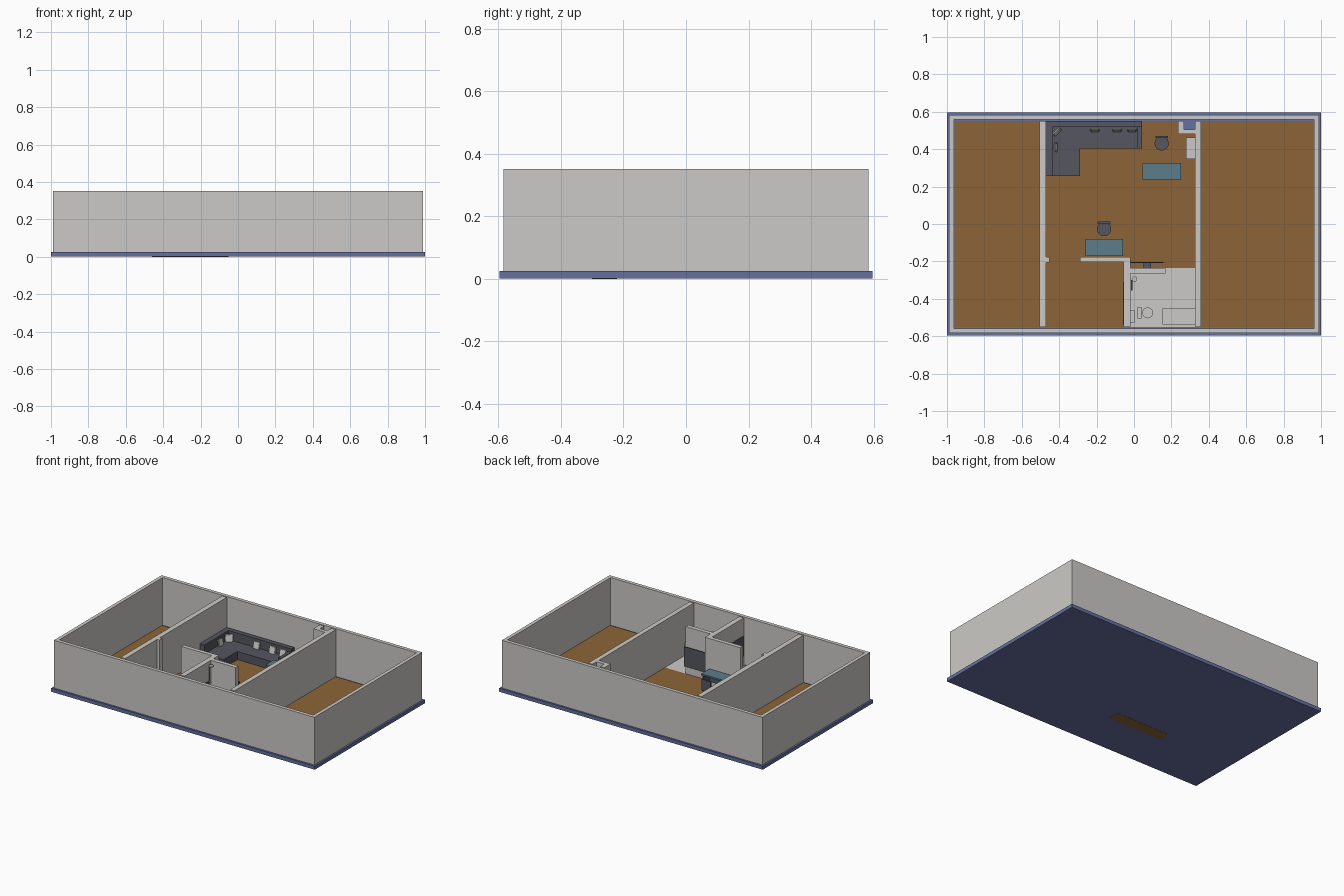
import bpy, bmesh, math
from mathutils import Matrix, Vector

cube = bpy.data.objects.get("Cube")
if cube:
    bpy.data.objects.remove(cube)


def material(name, rgb):
    m = bpy.data.materials.new(name)
    m.use_nodes = True
    m.diffuse_color = (*rgb, 1)
    m.node_tree.nodes["Principled BSDF"].inputs["Base Color"].default_value = (*rgb, 1)
    return m


PLASTER = material("pale_plaster", (0.6, 0.59, 0.57))
WOOD = material("brown_wood", (0.265, 0.13, 0.04))
BLUE = material("slate_blue", (0.13, 0.16, 0.35))
GREY = material("charcoal", (0.09, 0.094, 0.115))
TEAL = material("dusty_teal", (0.107, 0.205, 0.26))


def finish(name, bm, mat, smooth=False):
    mesh = bpy.data.meshes.new(name)
    bm.to_mesh(mesh)
    bm.free()
    mesh.materials.append(mat)
    ob = bpy.data.objects.new(name, mesh)
    bpy.context.collection.objects.link(ob)
    if smooth:
        bpy.ops.object.select_all(action="DESELECT")
        ob.select_set(True)
        bpy.context.view_layer.objects.active = ob
        bpy.ops.object.shade_smooth_by_angle()
    return ob


def add_box(bm, x, y, z):
    centre = Vector([(a + b) / 2 for a, b in (x, y, z)])
    size = Vector([b - a for a, b in (x, y, z)])
    mat = Matrix.Translation(centre) @ Matrix.Diagonal((*size, 1))
    bmesh.ops.create_cube(bm, size=1, matrix=mat)


def box(name, x, y, z, mat):
    bm = bmesh.new()
    add_box(bm, x, y, z)
    return finish(name, bm, mat)


def cylinder(name, x, y, z, r, mat, r_top=None):
    bm = bmesh.new()
    bmesh.ops.create_cone(bm, cap_ends=True, segments=24, radius1=r,
                          radius2=r if r_top is None else r_top, depth=z[1] - z[0],
                          matrix=Matrix.Translation((x, y, sum(z) / 2)))
    return finish(name, bm, mat, True)


def prism(name, outline, z, mat):
    bm = bmesh.new()
    face = bm.faces.new([bm.verts.new((x, y, z[0])) for x, y in outline])
    up = bmesh.ops.extrude_face_region(bm, geom=[face])["geom"]
    bmesh.ops.translate(bm, vec=(0, 0, z[1] - z[0]),
                        verts=[v for v in up if isinstance(v, bmesh.types.BMVert)])
    bmesh.ops.recalc_face_normals(bm, faces=bm.faces)
    return finish(name, bm, mat)


BASE, FLOOR, TOP = 0.025, 0.029, 0.352
WALL = (BASE, TOP)

# Foundation, with the sunken threshold visible underneath
box("foundation", (-1, 1), (-0.597, 0.597), (0.001, BASE), BLUE)
box("threshold_base", (-0.46, -0.052), (-0.3, -0.22), (0, 0.02), WOOD)

# Outer walls: inset the top of a block and sink it to leave a ring
bm = bmesh.new()
add_box(bm, (-0.988, 0.988), (-0.584, 0.584), WALL)
bm.faces.ensure_lookup_table()
top = max(bm.faces, key=lambda f: f.calc_center_median().z)
bmesh.ops.inset_region(bm, faces=[top], thickness=0.035)
sunk = bmesh.ops.extrude_face_region(bm, geom=[top])["geom"]
bmesh.ops.translate(bm, vec=(0, 0, BASE - TOP),
                    verts=[v for v in sunk if isinstance(v, bmesh.types.BMVert)])
low = [f for f in bm.faces if all(v.co.z < BASE + 0.001 for v in f.verts)]
bmesh.ops.delete(bm, geom=low + [f for f in [top] if f.is_valid and f not in low], context="FACES")
bmesh.ops.recalc_face_normals(bm, faces=bm.faces)
finish("outer_walls", bm, PLASTER)

# Partition walls
box("right_partition", (-0.505, -0.47), (-0.55, 0.55), WALL, PLASTER)
box("left_partition", (0.325, 0.357), (-0.55, 0.55), WALL, PLASTER)
box("door_stub", (-0.47, -0.451), (-0.205, -0.176), WALL, PLASTER)
prism("study_wall", [(-0.289, -0.176), (-0.02, -0.176), (-0.02, -0.55), (-0.055, -0.55),
                     (-0.055, -0.204), (-0.289, -0.204)], WALL, PLASTER)
box("bathroom_wall", (-0.02, 0.168), (-0.265, -0.236), WALL, PLASTER)
prism("duct_walls", [(0.235, 0.55), (0.235, 0.48), (0.325, 0.48), (0.325, 0.505),
                     (0.267, 0.505), (0.267, 0.55)], WALL, PLASTER)

# Floors
for name, x, y, mat in [
        ("right_room_floor", (-0.96, -0.5), (-0.55, 0.55), WOOD),
        ("left_room_floor", (0.35, 0.96), (-0.55, 0.55), WOOD),
        ("lounge_floor", (-0.48, 0.25), (-0.236, 0.55), WOOD),
        ("lounge_side_floor", (0.25, 0.33), (-0.236, 0.49), WOOD),
        ("hall_floor", (-0.48, -0.04), (-0.55, -0.236), WOOD),
        ("bathroom_floor", (-0.04, 0.33), (-0.55, -0.236), PLASTER)]:
    box(name, x, y, (BASE, FLOOR), mat)

# Corner sofa
prism("sofa_seat", [(-0.435, 0.518), (0.02, 0.518), (0.02, 0.404), (-0.288, 0.404),
                    (-0.288, 0.257), (-0.435, 0.257)], (FLOOR, 0.085), GREY)
prism("sofa_back", [(-0.47, 0.55), (0.043, 0.55), (0.043, 0.518), (-0.435, 0.518),
                    (-0.435, 0.257), (-0.47, 0.257)], (FLOOR, 0.146), GREY)
box("sofa_arm", (0.02, 0.043), (0.404, 0.518), (FLOOR, 0.125), GREY)


# Pillows leaning on the sofa back
def pillow(name, x, y, turn):
    bm = bmesh.new()
    place = (Matrix.Translation((x, y, 0.111)) @ Matrix.Rotation(turn, 4, "Z")
             @ Matrix.Rotation(math.radians(-14), 4, "X") @ Matrix.Diagonal((0.05, 0.012, 0.05, 1)))
    bmesh.ops.create_cube(bm, size=1, matrix=place)
    bmesh.ops.bevel(bm, geom=bm.edges[:], offset=0.004, segments=2, affect="EDGES")
    finish(name, bm, PLASTER, True)


for i, x in enumerate((-0.21, -0.09, -0.01)):
    pillow(f"back_pillow_{i + 1}", x, 0.503, 0)
pillow("side_pillow", -0.42, 0.41, math.pi / 2)
pillow("corner_pillow", -0.412, 0.492, math.pi / 4)


# Desks and swivel chairs
def desk(tag, x, y):
    box(tag + "_desk_top", x, y, (0.138, 0.148), TEAL)
    for side, a in (("right", x[0] + 0.006), ("left", x[1] - 0.014)):
        box(f"{tag}_desk_{side}_leg", (a, a + 0.008), (y[0] + 0.006, y[1] - 0.006),
            (FLOOR, 0.138), GREY)
    box(tag + "_desk_panel", (x[0] + 0.014, x[1] - 0.014), (y[0] + 0.01, y[0] + 0.016),
        (0.07, 0.138), GREY)


def chair(tag, x, y):
    cylinder(tag + "_chair_foot", x, y, (FLOOR, 0.036), 0.03, GREY)
    cylinder(tag + "_chair_post", x, y, (0.036, 0.085), 0.006, GREY)
    cylinder(tag + "_chair_seat", x, y, (0.085, 0.097), 0.038, GREY)
    box(tag + "_chair_back", (x - 0.034, x + 0.034), (y + 0.03, y + 0.04), (0.09, 0.165), GREY)


desk("rear", (0.045, 0.25), (0.238, 0.325))
chair("rear", 0.148, 0.431)
desk("centre", (-0.26, -0.058), (-0.17, -0.081))
chair("centre", -0.16, -0.027)

# Cabinet and wall screens
box("low_cabinet", (0.278, 0.325), (0.347, 0.463), (FLOOR, 0.15), PLASTER)
box("lounge_screen", (-0.018, 0.157), (-0.209, -0.203), (0.095, 0.23), GREY)
box("lounge_screen_mount", (0.05, 0.09), (-0.236, -0.209), (0.14, 0.18), GREY)
box("hall_screen", (-0.06, -0.055), (-0.54, -0.31), (0.095, 0.23), GREY)

# Shower
box("shower_tray", (-0.018, 0.135), (-0.42, -0.27), (FLOOR, 0.036), PLASTER)
cylinder("shower_pole", -0.01, -0.295, (0.036, 0.335), 0.003, PLASTER)
cylinder("shower_head", 0.003, -0.295, (0.325, 0.335), 0.014, PLASTER)
box("shower_mixer", (-0.017, -0.009), (-0.355, -0.3), (0.205, 0.222), GREY)

# Toilet and wash stand
box("toilet_tank", (0.018, 0.041), (-0.505, -0.445), (FLOOR, 0.13), PLASTER)
cylinder("toilet_bowl", 0.073, -0.475, (FLOOR, 0.085), 0.018, PLASTER, 0.029)
box("bath_cabinet", (-0.02, 0.003), (-0.53, -0.46), (FLOOR, 0.14), PLASTER)
box("wash_stand", (0.152, 0.325), (-0.538, -0.45), (FLOOR, 0.12), PLASTER)
cylinder("wash_basin", 0.235, -0.493, (0.12, 0.127), 0.026, PLASTER)
